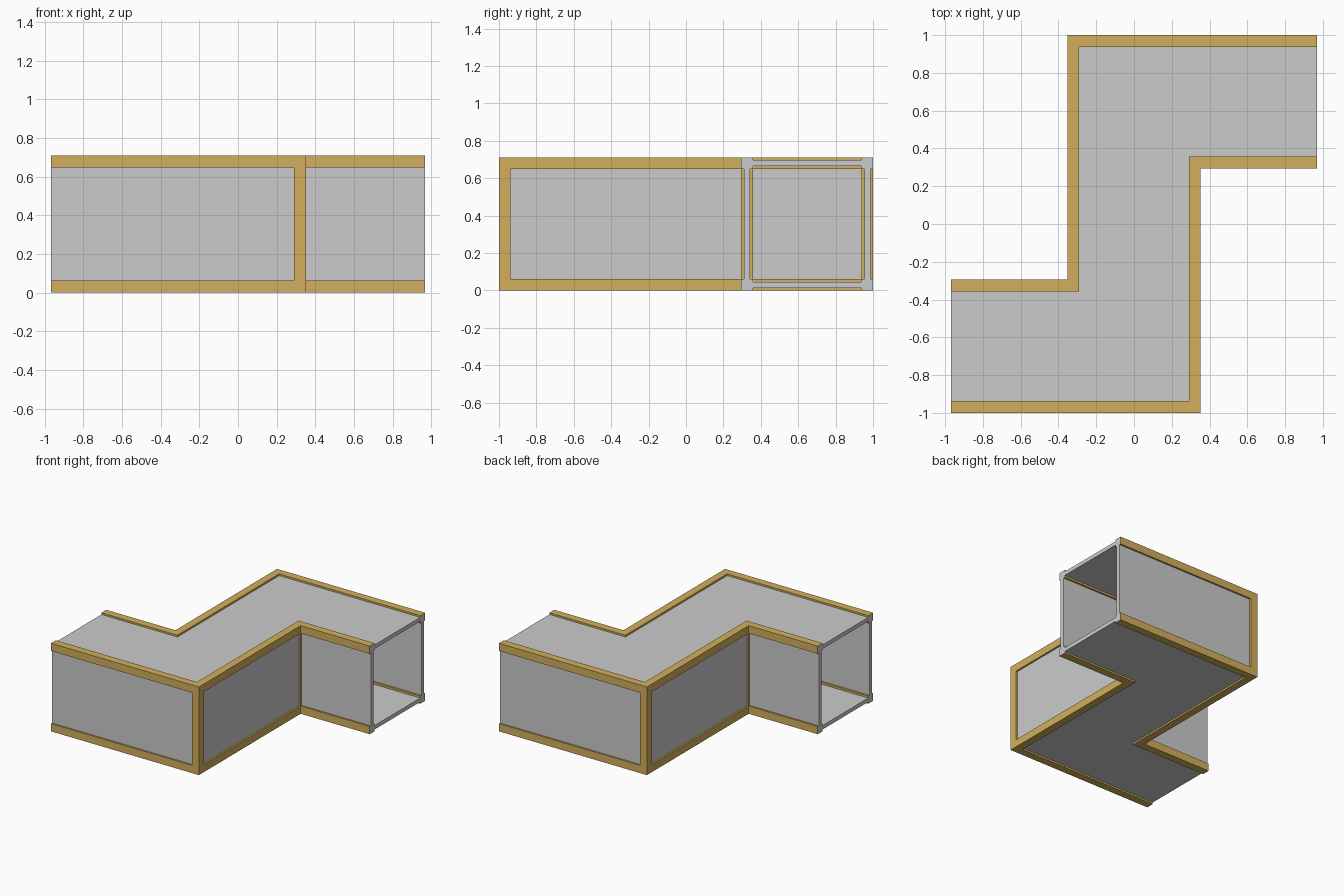
import bpy, bmesh

if "Cube" in bpy.data.objects:
    bpy.data.objects.remove(bpy.data.objects["Cube"])

L, H = 0.968, 0.71          # half length in x, height
BAR = 0.062                 # trim bar width
T0, T1 = 0.014, 0.046       # panel outer / inner depth below the trim surface

gold = bpy.data.materials.new("gold_trim")
gold.diffuse_color = (0.65, 0.43, 0.11, 1)
gold.use_nodes = True
gold.node_tree.nodes["Principled BSDF"].inputs["Base Color"].default_value = gold.diffuse_color


def side(d, s):
    """One zigzag side of the plan, inset by d; s = -1 gives the opposite side."""
    pts = [(L, 0.295 + d), (0.352 - d, 0.295 + d), (0.352 - d, -1 + d), (-L, -1 + d)]
    return [(s * x, s * y) for x, y in pts]


def finish(bm, name, mat=None):
    bmesh.ops.recalc_face_normals(bm, faces=bm.faces)
    me = bpy.data.meshes.new(name)
    bm.to_mesh(me)
    bm.free()
    ob = bpy.data.objects.new(name, me)
    bpy.context.collection.objects.link(ob)
    if mat:
        me.materials.append(mat)
    return ob


def strip(name, s, d0, d1, z0, z1, mat=None, ends=True):
    """Rectangular section swept along one zigzag side."""
    bm = bmesh.new()
    rings = [[bm.verts.new((*p, z)) for p, z in ((a, z0), (b, z0), (b, z1), (a, z1))]
             for a, b in zip(side(d0, s), side(d1, s))]
    for r, q in zip(rings, rings[1:]):
        for i in range(4):
            j = (i + 1) % 4
            bm.faces.new((r[i], r[j], q[j], q[i]))
    if ends:
        bm.faces.new(rings[0])
        bm.faces.new(rings[-1])
    else:
        # grey caps on the trim bar ends
        cap = bmesh.new()
        for r in (rings[0], rings[-1]):
            cap.faces.new([cap.verts.new(v.co) for v in r])
        out = finish(cap, name + "_end_caps")
        for p in out.data.polygons:
            if p.normal.x * p.center.x < 0:
                p.flip()
    return finish(bm, name, mat)


def prism(name, pts, z0, z1, mat=None):
    bm = bmesh.new()
    f = bm.faces.new([bm.verts.new((x, y, z0)) for x, y in pts])
    top = bmesh.ops.extrude_face_region(bm, geom=[f])["geom"]
    bmesh.ops.translate(bm, vec=(0, 0, z1 - z0),
                        verts=[v for v in top if isinstance(v, bmesh.types.BMVert)])
    return finish(bm, name, mat)


# floor and ceiling panels of the duct
plan = side(T0, 1) + side(T0, -1)
prism("floor_panel", plan, T0, T1)
prism("ceiling_panel", plan, H - T1, H - T0)

for s, tag in ((1, "right"), (-1, "left")):
    # side wall panels
    strip(f"{tag}_wall_panel", s, T0, T1, T1, H - T1)
    # trim bars along the bottom and top edges
    strip(f"{tag}_bottom_trim", s, 0, BAR, 0, BAR, gold, ends=False)
    strip(f"{tag}_top_trim", s, 0, BAR, H - BAR, H, gold, ends=False)
    # corner posts
    for i, kind in ((1, "inner"), (2, "outer")):
        (x0, y0), (x1, y1) = side(0, s)[i], side(BAR, s)[i]
        prism(f"{tag}_{kind}_post", [(x0, y0), (x1, y0), (x1, y1), (x0, y1)],
              BAR, H - BAR, gold)
